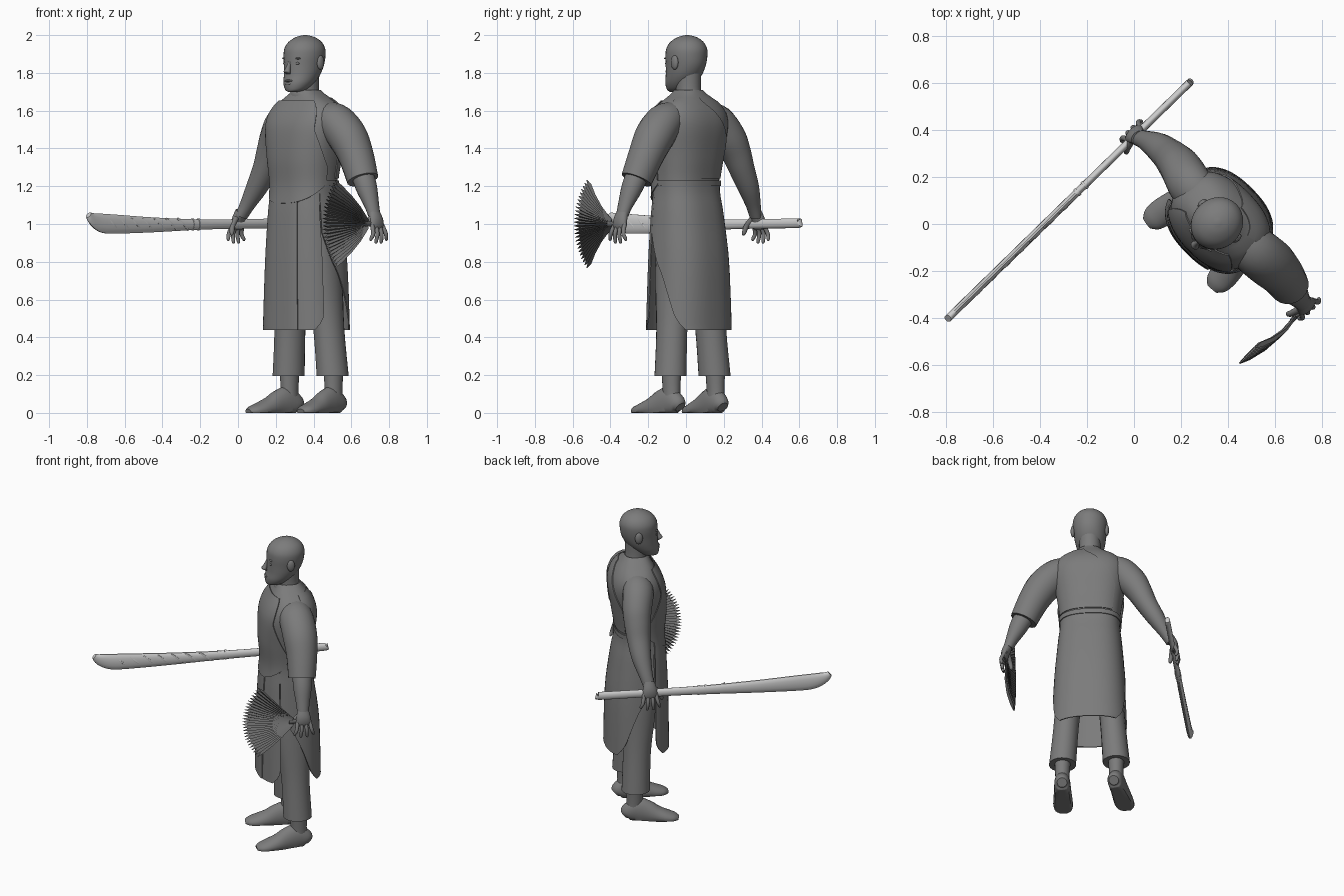
import bpy, bmesh
from math import sin, cos, pi, radians, copysign
from mathutils import Vector, Matrix

old = bpy.data.objects.get("Cube")
if old:
    bpy.data.objects.remove(old, do_unlink=True)

# The figure is built facing -y, then turned and moved into place
PLACE = Matrix.Translation((0.36, 0.01, 0)) @ Matrix.Rotation(radians(-45), 4, 'Z')


def material(name, v):
    m = bpy.data.materials.new(name)
    m.use_nodes = True
    m.diffuse_color = (v, v, v, 1)
    m.node_tree.nodes["Principled BSDF"].inputs["Base Color"].default_value = (v, v, v, 1)
    return m


GREY = material("mid grey", 0.2)
DARK = material("dark grey", 0.14)
PALE = material("pale grey", 0.62)


def finish(bm, name, mat, angle=40):
    bmesh.ops.recalc_face_normals(bm, faces=bm.faces)
    bm.transform(PLACE)
    me = bpy.data.meshes.new(name)
    bm.to_mesh(me)
    bm.free()
    me.materials.append(mat)
    me.shade_smooth()
    me.set_sharp_from_angle(angle=radians(angle))
    ob = bpy.data.objects.new(name, me)
    bpy.context.collection.objects.link(ob)


def spline(pts, k=4):
    """Smooth curve through tuples of any length."""
    out = []
    n = len(pts)
    for i in range(n - 1):
        a, b, c, d = pts[max(i - 1, 0)], pts[i], pts[i + 1], pts[min(i + 2, n - 1)]
        for j in range(k):
            t = j / k
            out.append(tuple(
                q + 0.5 * t * (r - p + t * (2 * p - 5 * q + 4 * r - s + t * (3 * (q - r) + s - p)))
                for p, q, r, s in zip(a, b, c, d)))
    return out + [pts[-1]]


def tube(name, pts, mat=GREY, flat=False, floor=False, sides=20, k=4):
    """Loft ellipses along (x, y, z, side radius, other radius)."""
    pts = spline(pts, k)
    bm = bmesh.new()
    rings = []
    for i, p in enumerate(pts):
        c = Vector(p[:3])
        t = Vector(pts[min(i + 1, len(pts) - 1)][:3]) - Vector(pts[max(i - 1, 0)][:3])
        t = Vector((0, 0, 1)) if flat else t.normalized()
        a = Vector((1, 0, 0))
        a = (a - t * a.dot(t)).normalized()
        b = t.cross(a)
        ring = []
        for j in range(sides):
            w = 2 * pi * j / sides
            v = c + a * cos(w) * max(p[3], 0.001) + b * sin(w) * max(p[4], 0.001)
            if floor:
                v.z = max(v.z, 0)
            ring.append(bm.verts.new(v))
        rings.append(ring)
    for r, q in zip(rings, rings[1:]):
        for j in range(sides):
            n = (j + 1) % sides
            bm.faces.new((r[j], r[n], q[n], q[j]))
    bm.faces.new(rings[0])
    bm.faces.new(rings[-1])
    finish(bm, name, mat)


def ball(name, centre, size):
    bm = bmesh.new()
    bmesh.ops.create_uvsphere(bm, u_segments=16, v_segments=10, radius=1,
                              matrix=Matrix.Translation(centre) @ Matrix.Diagonal((*size, 1)))
    finish(bm, name, GREY)


# Body outline: (middle y, z, half width, half depth)
BODY = spline([(.006, .44, .23, .19), (.004, .8, .213, .183), (-.006, 1.05, .193, .162),
               (-.012, 1.2, .18, .143), (-.008, 1.35, .197, .158),
               (.005, 1.5, .222, .165), (.012, 1.58, .218, .148),
               (.014, 1.64, .176, .115), (.008, 1.685, .1, .085), (.004, 1.71, .07, .072)], 5)


def section(z):
    for p, q in zip(BODY, BODY[1:]):
        if z <= q[1]:
            t = max(0, (z - p[1]) / (q[1] - p[1]))
            return [u + (v - u) * t for u, v in zip(p, q)]
    return BODY[-1]


def boxy(v):
    return copysign(abs(v) ** 0.82, v)


def panel(name, z0, z1, lo, hi, off, sag=0, rows=24, cols=28):
    """Cloth sheet hugging the body between two edge angles (0 is the front)."""
    bm = bmesh.new()
    grid = []
    for i in range(rows + 1):
        row = []
        for j in range(cols + 1):
            u = j / cols
            base = z0 + sag * (2 * u - 1) ** 2
            z = base + (z1 - base) * i / rows
            w = radians(lo(z) + (hi(z) - lo(z)) * u)
            cy, _, rx, ry = section(z)
            row.append(bm.verts.new(((rx + off) * boxy(sin(w)), cy - (ry + off) * boxy(cos(w)), z)))
        grid.append(row)
    for r, q in zip(grid, grid[1:]):
        for j in range(cols):
            bm.faces.new((r[j], r[j + 1], q[j + 1], q[j]))
    bmesh.ops.remove_doubles(bm, verts=bm.verts, dist=1e-5)
    bmesh.ops.recalc_face_normals(bm, faces=bm.faces)
    bmesh.ops.solidify(bm, geom=bm.faces[:], thickness=0.006)
    finish(bm, name, GREY)


# Robe and apron
panel("torso", 1.1, 1.71, lambda z: 0, lambda z: 360, 0, rows=30, cols=48)


def corner(z):
    return max(0, 1 - (z - .44) / .09) ** 2


def front_edge(z):
    return 68 - 16 * corner(z)


def back_edge(z):
    return 70 + 54 * min(1, max(0, (.95 - z) / .5)) + 12 * corner(z)


panel("front_skirt_right", .44, 1.21, lambda z: -front_edge(z), lambda z: 24, .008)
panel("front_skirt_left", .44, 1.21, lambda z: 10, front_edge, .002)
panel("back_skirt", .44, 1.21, back_edge, lambda z: 360 - back_edge(z), .004)
panel("belt", 1.2, 1.23, lambda z: 0, lambda z: 360, .01, rows=2, cols=48)


def bib_edge(z):
    return 48 + 36 * min(1, max(0, (1.5 - z) / .2))


panel("apron_bib", 1.11, 1.655, lambda z: -bib_edge(z), bib_edge, .012, sag=.1)
panel("back_wrap", 1.24, 1.67, lambda z: 105,
      lambda z: min(228, 172 + (1.67 - z) * 210), .006)
tube("collar", [(0, .006, 1.675, .1, .088), (0, .004, 1.69, .09, .084),
                (0, .002, 1.705, .074, .076)], flat=True, sides=28)

# Head and face
tube("neck", [(0, .015, 1.62, .08, .08), (0, .005, 1.7, .065, .068), (0, 0, 1.8, .068, .075)],
     flat=True)
tube("head", [(0, -.098, 1.7, .025, .028), (0, -.078, 1.711, .054, .056), (0, -.055, 1.745, .078, .083),
              (0, -.03, 1.79, .092, .1), (0, -.016, 1.84, .1, .112), (0, -.011, 1.89, .106, .116),
              (0, -.009, 1.93, .103, .112), (0, -.007, 1.965, .083, .09),
              (0, -.005, 1.99, .046, .05), (0, -.005, 2, .008, .008)], flat=True, sides=32)
tube("nose", [(0, -.117, 1.865, .008, .01), (0, -.133, 1.828, .012, .014),
              (0, -.143, 1.806, .02, .016), (0, -.13, 1.793, .012, .01)], flat=True, sides=12)
ball("upper_lip", (0, -.128, 1.758), (.03, .014, .007))
ball("lower_lip", (0, -.127, 1.743), (.026, .014, .008))

# Sleeved left arm and bare right arm
tube("left_sleeve", [(.12, .015, 1.575, .075, .09), (.2, .022, 1.54, .098, .105),
                     (.282, .03, 1.46, .104, .106), (.345, .03, 1.36, .094, .095),
                     (.405, .02, 1.235, .084, .084)])
tube("left_forearm", [(.37, .025, 1.32, .06, .06), (.432, .018, 1.2, .057, .058),
                      (.48, .012, 1.1, .037, .042), (.5, .01, 1.05, .03, .036)])
tube("right_arm", [(-.12, .015, 1.575, .07, .085), (-.195, .025, 1.54, .09, .095),
                   (-.265, .045, 1.455, .09, .09), (-.31, .05, 1.38, .078, .082),
                   (-.352, .05, 1.295, .066, .072), (-.41, .043, 1.195, .055, .06),
                   (-.465, .025, 1.1, .038, .042), (-.495, .01, 1.04, .028, .036)])

for s, side in ((1, "left"), (-1, "right")):
    ball(side + "_eye", (s * .04, -.11, 1.85), (.02, .009, .008))
    ball(side + "_brow", (s * .042, -.11, 1.877), (.026, .009, .006))
    ball(side + "_ear", (s * .104, .005, 1.855), (.014, .024, .038))

    def limb(name, pts, **kw):
        tube(side + name, [(s * p[0], *p[1:]) for p in pts], **kw)

    # Hands
    limb("_palm", [(.495, .01, 1.07, .026, .033), (.515, .01, 1.025, .026, .044),
                   (.522, .01, .99, .021, .046), (.525, .01, .97, .012, .035)])
    for i in range(4):
        y = -.036 + .024 * i
        tip = .89 + .014 * abs(i - 1.5)
        limb("_finger_%d" % (i + 1), [(.52, y + .01, 1, .012, .012), (.54, 1.3 * y + .01, .95, .011, .011),
                                      (.534, 1.6 * y + .01, tip + .01, .009, .009),
                                      (.532, 1.6 * y + .01, tip, .004, .004)])
    limb("_thumb", [(.505, -.02, 1.03, .015, .015), (.495, -.055, .99, .014, .014),
                    (.487, -.068, .95, .011, .011), (.486, -.068, .94, .004, .004)])

    # Legs and feet
    limb("_trouser_leg", [(.165, .035, .195, .083, .088), (.145, .025, .45, .078, .087),
                          (.122, .012, .75, .08, .11), (.1, .005, 1.1, .07, .1)], flat=True)
    limb("_shin", [(.165, .045, .05, .045, .055), (.165, .042, .12, .044, .05),
                   (.163, .04, .3, .055, .06)], flat=True)
    toe = .06 if s > 0 else .17
    limb("_foot", [(.165 + toe * (.05 - y), y, z, a, b) for y, z, a, b in (
        (.106, .03, .03, .03), (.085, .045, .045, .055), (.03, .055, .05, .085), (-.03, .045, .053, .075),
        (-.09, .028, .058, .055), (-.15, .016, .06, .04), (-.195, .01, .05, .028),
        (-.222, .006, .026, .014))], floor=True)

# Long flat sword held in the right hand: (distance along, top, bottom)
SWORD = [(0, 1.03, .985), (.02, 1.03, .978), (.23, 1.026, .975), (.43, 1.025, .969), (.67, 1.036, .955),
         (.85, 1.05, .948), (.92, 1.055, .951), (.96, 1.059, .972), (.985, 1.062, 1.0), (1, 1.066, 1.03)]


def along(t):
    return -.505 - .018 * t, .33 - 1.435 * t


tube("sword", [(*along(t), (a + b) / 2, .016, (a - b) / 2) for t, a, b in SWORD], PALE, sides=14)
for t in (.43, .46):
    tube("sword_band", [(*along(u), .998, .019, .032) for u in (t, t + .008)], PALE, k=1)
for i in range(7):
    x, y = along(.52 + .06 * i)
    tube("blade_ridge", [(x + .008, y - .04, 1.03, .004, .006), (x + .012, y, .998, .006, .008),
                         (x + .008, y + .04, .968, .004, .006)], PALE, sides=8)

# Pleated fan with pointed ribs, held in the left hand
bm = bmesh.new()
RIBS = 26
rows = []
for i in range(2 * RIBS + 1):
    w = radians(-46 + 92 * i / (2 * RIBS))
    ridge = i % 2
    row = []
    for r, fold in ((.03, .002), (.13, .005), (.22, .008), (.295, .01), (.335 if ridge else .295, .006)):
        bow = .028 * sin(pi * r / .345) - .1 * r
        row.append((.516 + bow + (fold if ridge else -fold), -.03 - r * cos(w), 1 + r * sin(w)))
    rows.append([bm.verts.new(v) for v in row])
for i, (a, b) in enumerate(zip(rows, rows[1:])):
    for j in range(3):
        bm.faces.new((a[j], a[j + 1], b[j + 1], b[j]))
    bm.faces.new((a[3], a[4], b[3]) if i % 2 else (a[3], b[4], b[3]))
bmesh.ops.delete(bm, geom=[v for v in bm.verts if not v.link_faces], context='VERTS')
bmesh.ops.recalc_face_normals(bm, faces=bm.faces)
bmesh.ops.solidify(bm, geom=bm.faces[:], thickness=0.003)
finish(bm, "fan", DARK, 20)
tube("fan_handle", [(.514, .05, 1, .01, .012), (.514, -.02, 1, .011, .012),
                    (.518, -.08, 1, .01, .016)], DARK, sides=10)
